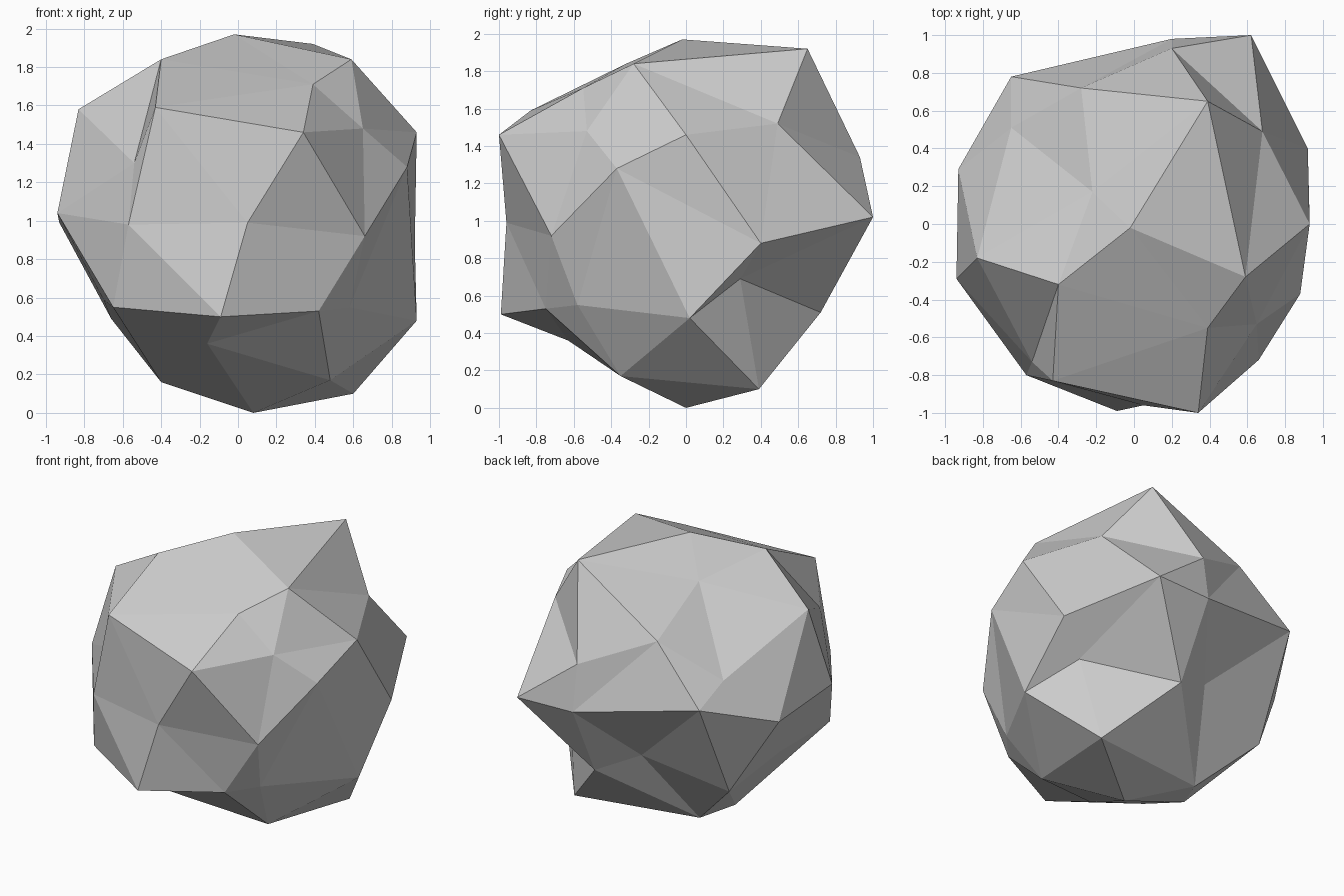
import bpy
import bmesh
import math

# Remove the default object if the scene has it
default_object = bpy.data.objects.get("Cube")
if default_object:
    bpy.data.objects.remove(default_object, do_unlink=True)


def make_material(name, colour):
    material = bpy.data.materials.new(name)
    material.use_nodes = True
    material.diffuse_color = colour
    shader = material.node_tree.nodes["Principled BSDF"]
    shader.inputs["Base Color"].default_value = colour
    shader.inputs["Roughness"].default_value = 0.9
    return material


# Chipped corner positions in hundredths of a unit, one list per ring of the
# ball, each ring running counter-clockwise from the left side of the rock
crown_tip = [(-2, -2, 197)]
crown_ring = [(59, -28, 184), (39, 65, 192), (-22, 17, 175), (-40, -32, 184), (39, -55, 171)]
brow_ring = [(68, 49, 152), (-28, 72, 155), (-83, -18, 158), (-43, -83, 159), (65, -53, 148)]
shoulder_ring = [(93, 0, 146), (20, 93, 134), (-65, 51, 129), (-54, -73, 130), (34, -100, 146)]
waist_ring = [
    (92, 40, 88), (62, 100, 102), (20, 98, 102), (-65, 78, 118), (-93, 29, 99),
    (-94, -29, 104), (-57, -80, 98), (5, -96, 99), (66, -72, 92), (88, -37, 128),
]
hip_ring = [(70, 29, 69), (-8, 61, 65), (-70, -5, 59), (-9, -99, 50), (58, -58, 55)]
flank_ring = [(93, 2, 48), (21, 72, 51), (-66, 46, 49), (-65, -68, 55), (42, -75, 53)]
foot_ring = [(60, 39, 10), (-29, 26, 13), (-40, 2, 16), (-16, -63, 36), (48, -35, 17)]
foot_tip = [(8, 0, 0)]

corners = (crown_tip + crown_ring + brow_ring + shoulder_ring + waist_ring
           + hip_ring + flank_ring + foot_ring + foot_tip)


def ring_order(vertex):
    """Sort from the top ring down, then counter-clockwise around each ring."""
    x, y, z = vertex.co
    angle = round(math.degrees(math.atan2(y, x))) % 360
    return (-round(z, 2), angle)


# Rock: a faceted ball whose corners are pushed and pulled into a boulder
bm = bmesh.new()
bmesh.ops.create_icosphere(bm, subdivisions=2, radius=1)
for vertex, corner in zip(sorted(bm.verts, key=ring_order), corners):
    vertex.co = [value / 100 for value in corner]
bmesh.ops.recalc_face_normals(bm, faces=bm.faces)
for face in bm.faces:
    face.smooth = False

mesh = bpy.data.meshes.new("rock")
bm.to_mesh(mesh)
bm.free()
mesh.materials.append(make_material("stone grey", (0.6, 0.6, 0.6, 1)))
rock = bpy.data.objects.new("rock", mesh)
bpy.context.scene.collection.objects.link(rock)
